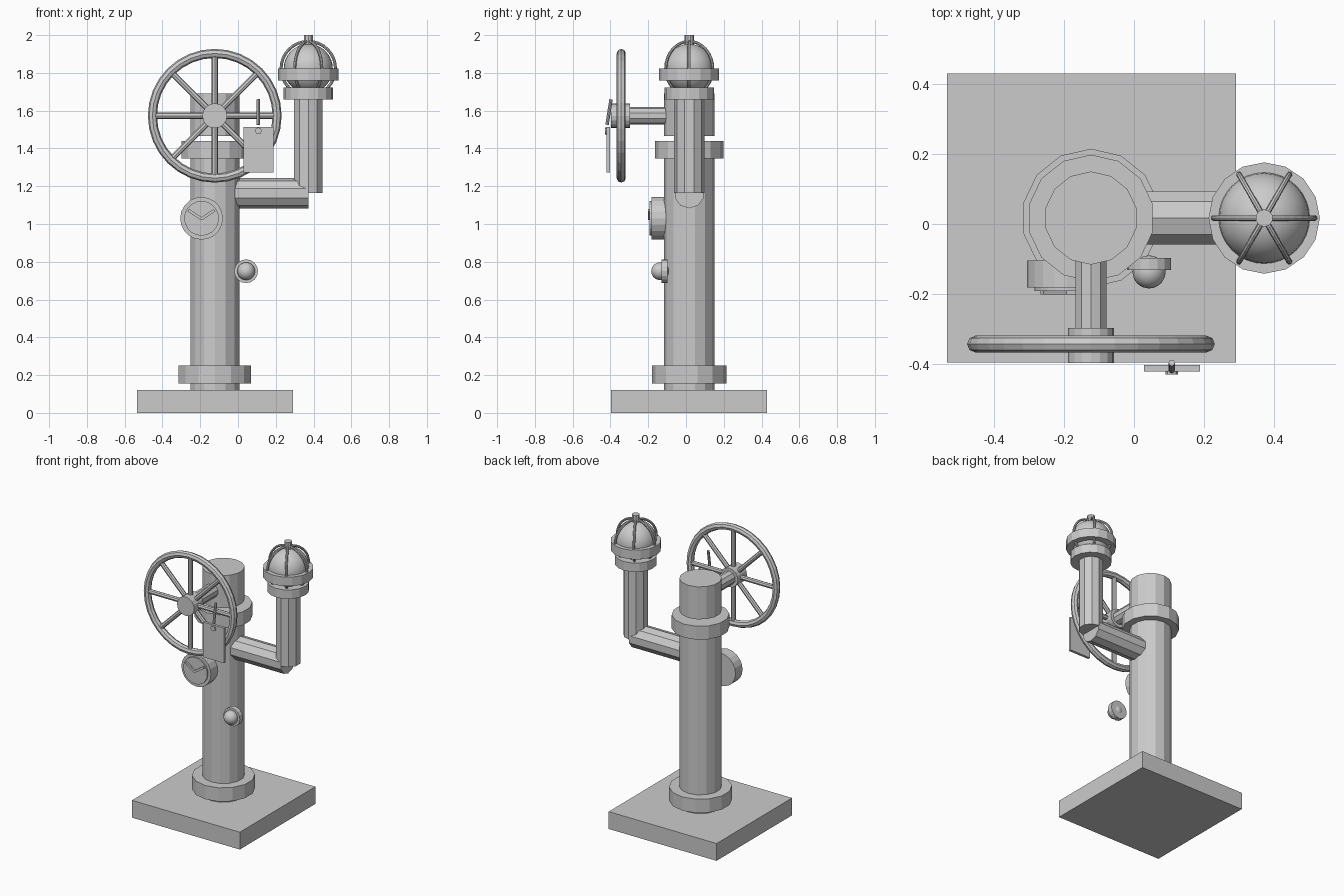
import bpy
from math import pi, radians
from mathutils import Vector

cube = bpy.data.objects.get("Cube")
if cube:
    bpy.data.objects.remove(cube, do_unlink=True)

grey = bpy.data.materials.new("plain_grey")
grey.use_nodes = True
COLOUR = (0.6, 0.6, 0.6, 1)
grey.diffuse_color = COLOUR
grey.node_tree.nodes["Principled BSDF"].inputs["Base Color"].default_value = COLOUR

Y0 = 0.017                      # depth of the main axis
COL = Vector((-0.123, Y0, 0))   # column axis
LAMP = Vector((0.372, Y0, 0))   # lamp axis
WHEEL = Vector((-0.123, -0.343, 1.573))


def finish(name, smooth=False):
    ob = bpy.context.object
    ob.name = name
    ob.data.materials.append(grey)
    if smooth:
        bpy.ops.object.shade_smooth()
    return ob


def rod(name, a, b, r, sides=14):
    """Cylinder between two points."""
    a, b = Vector(a), Vector(b)
    d = b - a
    bpy.ops.mesh.primitive_cylinder_add(vertices=sides, radius=r, depth=d.length, location=(a + b) / 2)
    bpy.context.object.rotation_euler = d.to_track_quat('Z', 'Y').to_euler()
    return finish(name)


def upright(name, axis, z0, z1, r, sides=14):
    return rod(name, (axis.x, axis.y, z0), (axis.x, axis.y, z1), r, sides)


def facing(name, x, z, y0, y1, r, sides=14):
    """Cylinder whose axis runs front to back."""
    return rod(name, (x, y0, z), (x, y1, z), r, sides)


def box(name, centre, size):
    bpy.ops.mesh.primitive_cube_add(size=1, location=centre)
    ob = finish(name)
    ob.scale = size
    return ob


def ring(name, centre, major, minor, rot, seg, mseg, smooth=False):
    bpy.ops.mesh.primitive_torus_add(location=centre, rotation=rot, major_radius=major,
                                     minor_radius=minor, major_segments=seg, minor_segments=mseg)
    return finish(name, smooth)


def ball(name, centre, r):
    bpy.ops.mesh.primitive_uv_sphere_add(segments=32, ring_count=16, radius=r, location=centre)
    return finish(name, True)


# Base and column
box("base_plate", (-0.122, Y0, 0.06), (0.826, 0.826, 0.12))
upright("column", COL, 0.1, 1.40, 0.133)
upright("bottom_flange", COL, 0.155, 0.25, 0.198)
upright("top_collar", COL, 1.347, 1.44, 0.181)
upright("column_cap", COL, 1.465, 1.69, 0.133)

# Side pipe
rod("side_pipe", (-0.03, Y0, 1.163), (0.372, Y0, 1.163), 0.08, 10)
upright("riser_pipe", LAMP, 1.163, 1.68, 0.08, 10)

# Caged lamp
upright("lamp_seat", LAMP, 1.66, 1.722, 0.132, 16)
upright("lamp_ring", LAMP, 1.76, 1.823, 0.159, 16)
lamp_centre = LAMP + Vector((0, 0, 1.823))
ball("lamp_globe", lamp_centre, 0.13)
for i in range(3):
    ring(f"cage_hoop_{i + 1}", lamp_centre, 0.144, 0.008, (pi / 2, 0, i * pi / 3), 32, 8)
upright("lamp_knob", LAMP, 1.94, 2.0, 0.025, 10)

# Hand wheel
ring("wheel_rim", WHEEL, 0.33, 0.024, (pi / 2, 0, 0), 32, 8)
facing("wheel_hub", WHEEL.x, WHEEL.z, -0.397, -0.297, 0.066, 16)
facing("wheel_shaft", WHEEL.x, WHEEL.z, -0.31, -0.06, 0.047, 10)
for i in range(4):
    bar = rod(f"wheel_spoke_{i + 1}", WHEEL - Vector((0, 0, 0.325)), WHEEL + Vector((0, 0, 0.325)), 0.016, 8)
    bar.rotation_euler = (0, i * pi / 4, 0)

# Hanging tag
box("tag_plate", (0.108, -0.412, 1.393), (0.16, 0.018, 0.243))
facing("tag_eyelet", 0.108, 1.493, -0.43, -0.41, 0.018, 8)
rod("tag_pin", (0.108, -0.418, 1.525), (0.108, -0.397, 1.66), 0.009, 8)

# Gauge
facing("gauge_body", -0.193, 1.03, -0.182, -0.105, 0.113, 20)
facing("gauge_dial", -0.193, 1.03, -0.192, -0.17, 0.092, 20)
for name, side in (("left", 1), ("right", -1)):
    hand = box(f"gauge_hand_{name}", (-0.193 + side * 0.034, -0.197, 1.05), (0.085, 0.01, 0.015))
    hand.rotation_euler.y = -side * radians(33)

# Push button
facing("button_ring", 0.043, 0.75, -0.131, -0.097, 0.063, 16)
ball("button_dome", (0.043, -0.137, 0.75), 0.047)
